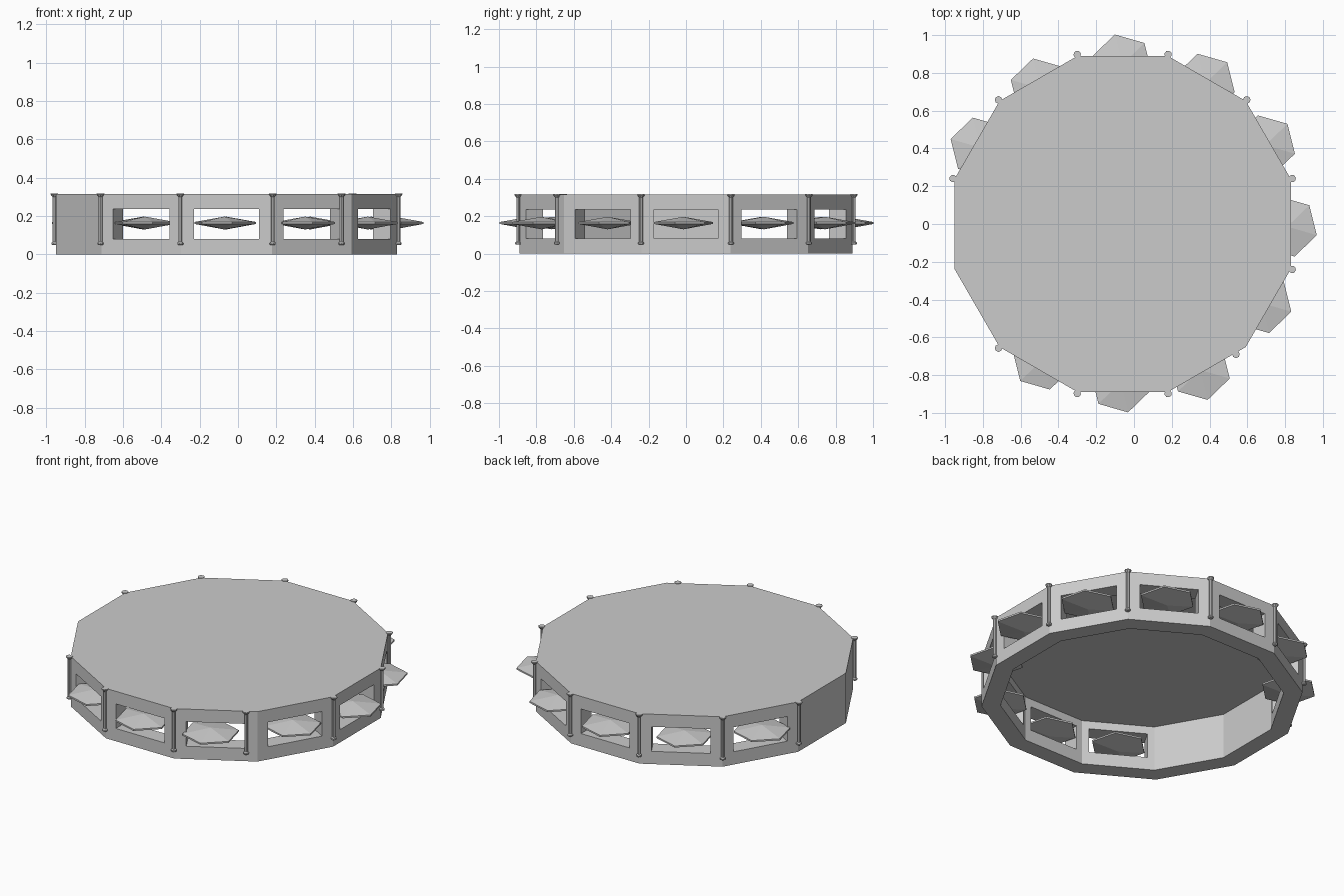
import bpy
from math import sin, cos, radians as rad

if "Cube" in bpy.data.objects:
    bpy.data.objects.remove(bpy.data.objects["Cube"])

CX, APO, H, WALL = -0.06, 0.89, 0.315, 0.105   # ring centre, apothem, height, wall
OUT = APO / cos(rad(15))


def lathe(name, profile, sides, centre, start=0.0):
    """Flat-faced solid from (radius, z) rings; radius 0 gives a tip."""
    verts, faces, rings = [], [], []
    for r, z in profile:
        n = 1 if r == 0 else sides
        rings.append([len(verts) + i for i in range(n)])
        for i in range(n):
            a = rad(start + 360 * i / sides)
            verts.append((centre[0] + r * cos(a), centre[1] + r * sin(a), z))
    for lo, hi in zip(rings, rings[1:]):
        for i in range(sides):
            j = (i + 1) % sides
            if len(lo) == 1:
                faces.append((lo[0], hi[j], hi[i]))
            elif len(hi) == 1:
                faces.append((lo[i], lo[j], hi[0]))
            else:
                faces.append((lo[i], lo[j], hi[j], hi[i]))
    if len(rings[0]) > 1:
        faces.append(rings[0][::-1])
    if len(rings[-1]) > 1:
        faces.append(rings[-1])
    mesh = bpy.data.meshes.new(name)
    mesh.from_pydata(verts, [], faces)
    ob = bpy.data.objects.new(name, mesh)
    bpy.context.collection.objects.link(ob)
    return ob


def cut(target, cutter):
    cutter.hide_render = True
    m = target.modifiers.new("cut", 'BOOLEAN')
    m.operation, m.solver, m.object = 'DIFFERENCE', 'EXACT', cutter
    bpy.context.view_layer.objects.active = target
    bpy.ops.object.modifier_apply(modifier=m.name)
    bpy.data.objects.remove(cutter)


# Twelve-sided drum, hollow from below
drum = lathe("drum_wall_and_roof", [(OUT, 0), (OUT, H)], 12, (CX, 0), 15)
inner = (APO - WALL) / cos(rad(15))
cut(drum, lathe("hollow_cutter", [(inner, -0.1), (inner, H - 0.03)], 12, (CX, 0), 15))

# Windows in ten of the twelve panels
for k in range(12):
    if k in (6, 7):
        continue
    a = rad(30 * k)
    bpy.ops.mesh.primitive_cube_add(
        size=1, location=(CX + APO * cos(a), APO * sin(a), 0.158), rotation=(0, 0, a))
    box = bpy.context.object
    box.scale = (0.34, 0.34, 0.155)
    bpy.context.view_layer.update()
    cut(drum, box)

# Corner posts with a flared cap and foot; one stands off its corner, one is absent
POST = [(0.010, 0.048), (0.016, 0.052), (0.016, 0.060), (0.010, 0.066),
        (0.010, 0.300), (0.020, 0.312), (0.020, 0.318)]
for k in range(12):
    angle = 15 + 30 * k
    if angle == 195:
        continue
    a = rad(angle)
    r = OUT + 0.008
    pos = (0.54, -0.69) if angle == 315 else (CX + r * cos(a), r * sin(a))
    lathe(f"post_{k + 1}", POST, 8, pos, angle)

# Flat six-sided crystals sitting in the windows
CRYSTAL = [(0, 0.130), (0.163, 0.159), (0.163, 0.169), (0, 0.197)]
SPOTS = [(0.811, -0.014), (0.695, 0.417), (0.376, 0.743), (-0.062, 0.845),
         (-0.495, 0.718), (-0.814, 0.405), (-0.485, -0.718), (-0.071, -0.839),
         (0.350, -0.773), (0.676, -0.419)]
for i, spot in enumerate(SPOTS):
    lathe(f"crystal_{i + 1}", CRYSTAL, 6, spot, -16)
